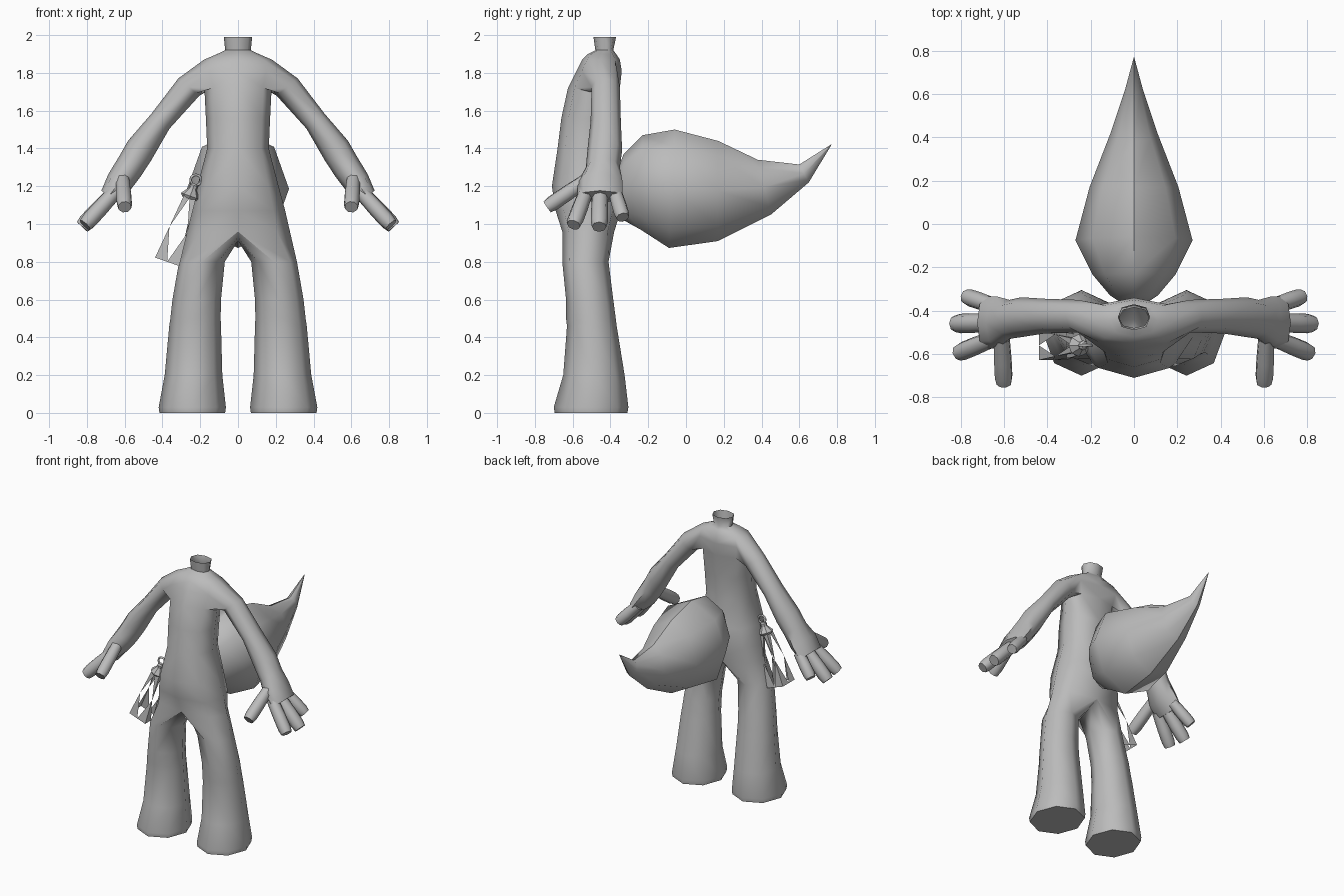
import bpy, bmesh, math
from mathutils import Vector

cube = bpy.data.objects.get("Cube")
if cube:
    bpy.data.objects.remove(cube)

grey = bpy.data.materials.new("plain grey")
grey.use_nodes = True
grey.diffuse_color = (0.5, 0.5, 0.5, 1)
grey.node_tree.nodes["Principled BSDF"].inputs["Base Color"].default_value = (0.5, 0.5, 0.5, 1)


def finish(name, bm, angle=60, mirror=False):
    bmesh.ops.delete(bm, geom=[v for v in bm.verts if not v.link_faces], context='VERTS')
    bmesh.ops.recalc_face_normals(bm, faces=bm.faces)
    mesh = bpy.data.meshes.new(name)
    bm.to_mesh(mesh)
    bm.free()
    mesh.materials.append(grey)
    for p in mesh.polygons:
        p.use_smooth = True
    mesh.set_sharp_from_angle(angle=math.radians(angle))
    ob = bpy.data.objects.new(name, mesh)
    bpy.context.collection.objects.link(ob)
    if mirror:
        ob.modifiers.new("mirror", 'MIRROR').use_clip = True
    return ob


def ring(bm, c, u, v, n=8, start=0.0):
    """Ring of n vertices round c, spanned by half axes u and v."""
    c, u, v = Vector(c), Vector(u), Vector(v)
    angles = [start + math.tau * i / n for i in range(n)]
    return [bm.verts.new(c + u * math.cos(a) + v * math.sin(a)) for a in angles]


def bridge(bm, a, b):
    n = len(a)
    for i in range(n):
        j = (i + 1) % n
        bm.faces.new((a[i], a[j], b[j], b[i]))


def loft(bm, rings, caps=(True, True)):
    for a, b in zip(rings, rings[1:]):
        bridge(bm, a, b)
    for r, cap in zip((rings[0], rings[-1]), caps):
        if cap:
            bm.faces.new(r)


# Body, left half: torso rows of (z, half width, front y, back y)
bm = bmesh.new()
torso = [(1.99, .075, -.49, -.37), (1.92, .068, -.48, -.385), (1.90, .11, -.52, -.37),
         (1.87, .18, -.55, -.35), (1.81, .2, -.58, -.34), (1.72, .178, -.625, -.35),
         (1.56, .17, -.66, -.36), (1.40, .163, -.68, -.37), (1.2, .215, -.71, -.35),
         (1.07, .25, -.69, -.345), (.96, .275, -.655, -.38)]
rows = []
for z, w, f, b in torso:
    mid, r = (f + b) / 2, (b - f) / 2
    rows.append([bm.verts.new((w * x, mid + r * y, z))
                 for x, y in ((0, -1), (.75, -.75), (1, 0), (.75, .75), (0, 1))])
for i in range(len(rows) - 1):
    for k in range(4):
        if not (i in (3, 4) and k in (1, 2)):      # leave the armhole open
            bm.faces.new((rows[i][k], rows[i][k + 1], rows[i + 1][k + 1], rows[i + 1][k]))

# Trouser leg, from the hip and crotch down: (z, inner x, outer x, front y, back y)
crotch = [bm.verts.new((0, y, z)) for y, z in ((-.44, .93), (-.51, .91), (-.58, .93))]
last = rows[-1] + crotch
for z, i, o, f, b in [(.8, .07, .312, -.655, -.41), (.6, .09, .347, -.635, -.385),
                      (.5, .092, .358, -.635, -.372), (.46, .09, .364, -.63, -.367),
                      (.2, .083, .388, -.65, -.325), (.03, .064, .42, -.70, -.305),
                      (0, .068, .416, -.695, -.31)]:
    new = ring(bm, ((i + o) / 2, (f + b) / 2, z), (0, (f - b) / 2, 0), ((o - i) / 2, 0, 0))
    bridge(bm, last, new)
    last = new
bm.faces.new(last)

# Arm and palm, from the armhole out: (x, y, z, half thickness, half depth)
A, B, C = rows[3:6]
last = [A[1], A[2], A[3], B[3], C[3], C[2], C[1], B[1]]
for x, y, z, t, d in [(.26, -.425, 1.725, .072, .075), (.41, -.425, 1.545, .062, .08),
                      (.52, -.43, 1.39, .08, .092), (.575, -.44, 1.30, .077, .09),
                      (.63, -.455, 1.22, .072, .12), (.685, -.455, 1.145, .05, .12)]:
    new = ring(bm, (x, y, z), (.77 * t, 0, .64 * t), (0, d, 0), start=-math.pi / 4)
    bridge(bm, last, new)
    last = new
bm.faces.new(last)


# Fingers and thumb, flat ended
def finger(base, tip, r):
    base, tip = Vector(base), Vector(tip)
    d = (tip - base).normalized()
    u = d.cross(Vector((.3, .6, .5))).normalized()
    v = d.cross(u)
    loft(bm, [ring(bm, base.lerp(tip, t), u * r * s, v * r * s)
              for t, s in ((0, .9), (.5, 1), (.85, 1), (1, .85))])


finger((.65, -.375, 1.17), (.775, -.335, 1.035), .04)
finger((.66, -.455, 1.16), (.825, -.46, .985), .045)
finger((.65, -.53, 1.17), (.81, -.595, .995), .043)
finger((.61, -.53, 1.23), (.6, -.735, 1.09), .042)
finish("body", bm, 60, mirror=True)

# Tail, sections of (front-back y at top, y at bottom, top z, bottom z, half width)
bm = bmesh.new()
sections = []
for yt, yb, zt, zb, w in [(-.37, -.37, 1.27, 1.12, .05), (-.33, -.33, 1.37, 1.02, .11),
                          (-.23, -.24, 1.47, .97, .19), (-.06, -.09, 1.5, .873, .27),
                          (.17, .17, 1.44, .91, .205), (.38, .45, 1.34, 1.05, .11),
                          (.6, .65, 1.315, 1.22, .04), (.768, .77, 1.421, 1.419, .001)]:
    sections.append(ring(bm, (0, (yt + yb) / 2, (zt + zb) / 2),
                         (0, (yt - yb) / 2, (zt - zb) / 2), (w, 0, 0)))
loft(bm, sections)
finish("tail", bm, 45)

# Hanging lantern, tilted along an axis at the right hip
foot, axis = Vector((-.375, -.56, .80)), Vector((.33, 0, .94))
side, depth = Vector((.94, 0, -.33)), Vector((0, 1, 0))


def square(bm, h, r):
    k = r * math.sqrt(2)
    return ring(bm, foot + axis * h, side * k, depth * k, 4, math.pi / 4)


# Four tapered panels, each pierced by a diamond opening
bm = bmesh.new()
low, high = square(bm, 0, .068), square(bm, .36, .033)
mids = [[bm.verts.new((a.co + b.co) / 2) for a, b in zip(p, q)]
        for p, q in ((low, low[1:] + low[:1]), (high, high[1:] + high[:1]), (low, high))]
for i in range(4):
    j = (i + 1) % 4
    bottom, top, left, right = mids[0][i], mids[1][i], mids[2][i], mids[2][j]
    for tri in ((low[i], bottom, left), (low[j], right, bottom),
                (high[i], left, top), (high[j], top, right)):
        bm.faces.new(tri)
finish("lantern_frame", bm, 20)

# Lantern cap and knob
bm = bmesh.new()
loft(bm, [ring(bm, foot + axis * h, side * r, depth * r)
          for h, r in ((.355, .04), (.37, .052), (.41, .022), (.43, .022), (.44, .012))])
finish("lantern_cap", bm, 30)

# Lantern carrying ring
bpy.ops.mesh.primitive_torus_add(location=foot + axis * .46, rotation=(math.pi / 2, 0, 0),
                                 major_radius=.028, minor_radius=.007,
                                 major_segments=12, minor_segments=6)
loop = bpy.context.object
loop.name = "lantern_ring"
loop.data.materials.append(grey)
bpy.ops.object.shade_smooth()
